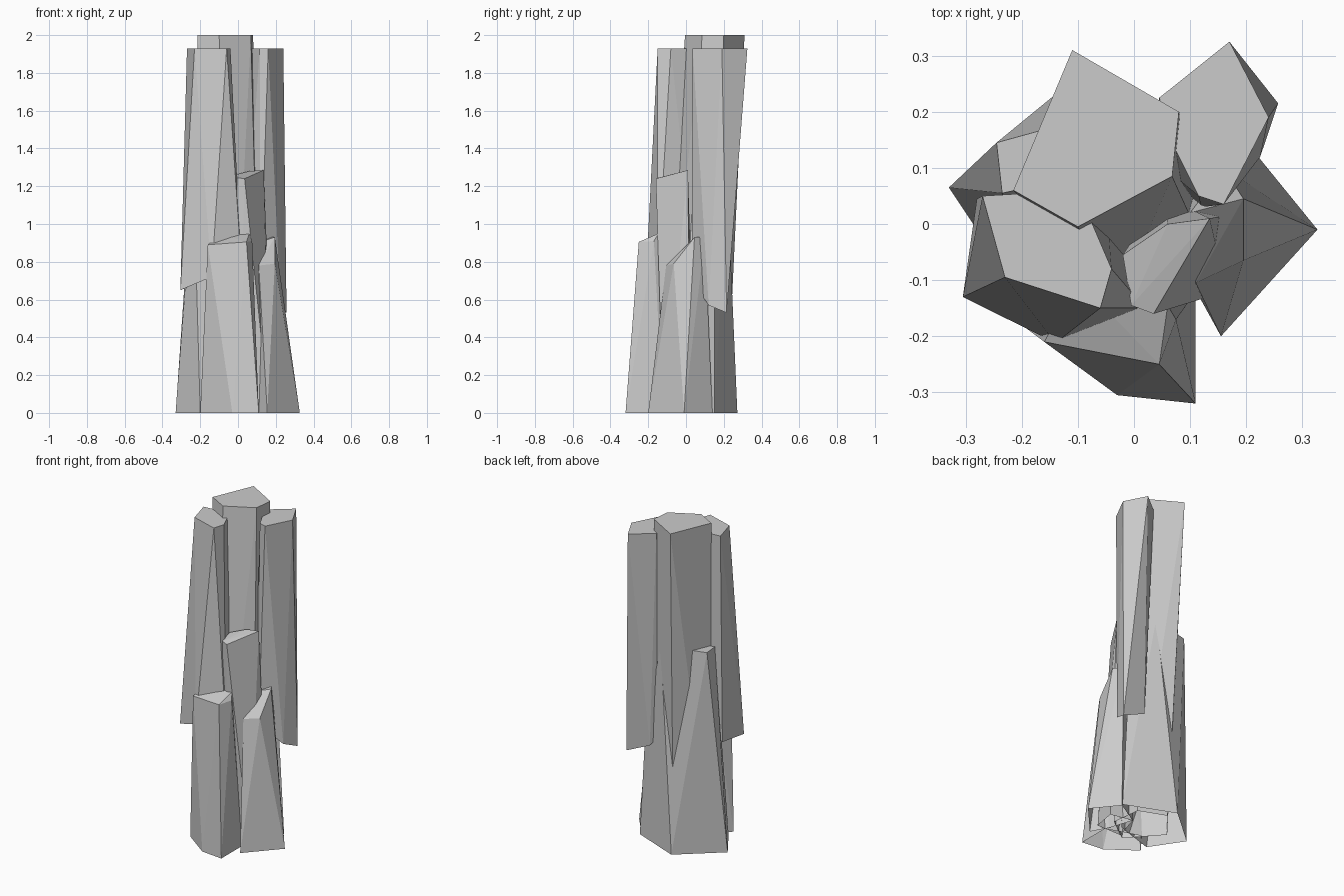
import bpy, bmesh

if "Cube" in bpy.data.objects:
    bpy.data.objects.remove(bpy.data.objects["Cube"])


def column(name, top, bottom):
    """Faceted stone column: hull around a top and a bottom ring, open underneath."""
    bm = bmesh.new()
    for p in top + bottom:
        bm.verts.new(p)
    hull = bmesh.ops.convex_hull(bm, input=bm.verts[:])
    junk = {v for v in hull["geom_interior"] + hull["geom_unused"]
            if isinstance(v, bmesh.types.BMVert)}
    bmesh.ops.delete(bm, geom=list(junk), context='VERTS')
    bmesh.ops.recalc_face_normals(bm, faces=bm.faces[:])
    bm.normal_update()
    under = [f for f in bm.faces if f.normal.z < -0.5]
    bmesh.ops.delete(bm, geom=under, context='FACES')
    bmesh.ops.dissolve_limit(bm, angle_limit=0.01, verts=bm.verts[:], edges=bm.edges[:])
    mesh = bpy.data.meshes.new(name)
    bm.to_mesh(mesh)
    bm.free()
    bpy.context.collection.objects.link(bpy.data.objects.new(name, mesh))


def ring(z, *pts):
    """Level ring of points."""
    return [(x, y, z) for x, y in pts]


# Tall central column
column("tall_column",
       ring(2.0, (-.11, .31), (.08, .20), (.068, .085), (-.10, -.005), (-.215, .06)),
       ring(0.0, (-.065, .215), (.10, .15), (.12, -.03), (-.03, -.14), (-.2, .05)))

# Upper columns with slanted, open undersides
column("back_right_column",
       ring(1.93, (.17, .325), (.24, .19), (.16, .035), (.115, .05), (.075, .13), (.045, .225)),
       [(.10, .21, .6), (.257, .215, .53), (.225, .12, .57), (.12, .03, .7), (.03, .12, .7)])
column("left_column",
       ring(1.93, (-.27, .05), (-.1, .06), (-.075, -.005), (-.04, -.08), (-.06, -.15), (-.23, -.095)),
       [(-.305, -.13, .65), (-.14, -.212, .72), (.02, -.15, .75), (-.05, .05, .7), (-.28, .045, .66)])

# Mid-height wedge at the front
column("middle_column",
       [(-.02, -.055, 1.26), (-.005, -.145, 1.245), (.035, -.16, 1.24), (.135, .01, 1.285), (.06, 0, 1.28)],
       ring(0.0, (0, -.12), (.165, -.12), (.19, .02), (.05, .05)))

# Base columns
column("front_base",
       [(-.16, -.21, .89), (.045, -.25, .905), (.075, -.17, .91), (.06, -.145, .95), (-.1, -.1, .95)],
       ring(0.0, (-.2, -.18), (-.03, -.305), (.11, -.32), (.11, -.12), (-.1, -.05)))
column("right_base",
       [(.11, -.105, .78), (.195, -.065, .79), (.195, .045, .93), (.16, .1, .93), (.1, .02, .9)],
       ring(0.0, (.155, -.2), (.327, -.01), (.205, .14), (.05, .05), (.1, -.1)))
column("back_base",
       ring(1.24, (-.245, .145), (-.235, .055), (-.17, .16), (-.12, .08), (.02, .218))
       + [(.17, .15, .7)],
       ring(0.0, (-.33, .065), (-.09, .272), (.21, .15), (.05, -.05), (-.2, -.13)))
